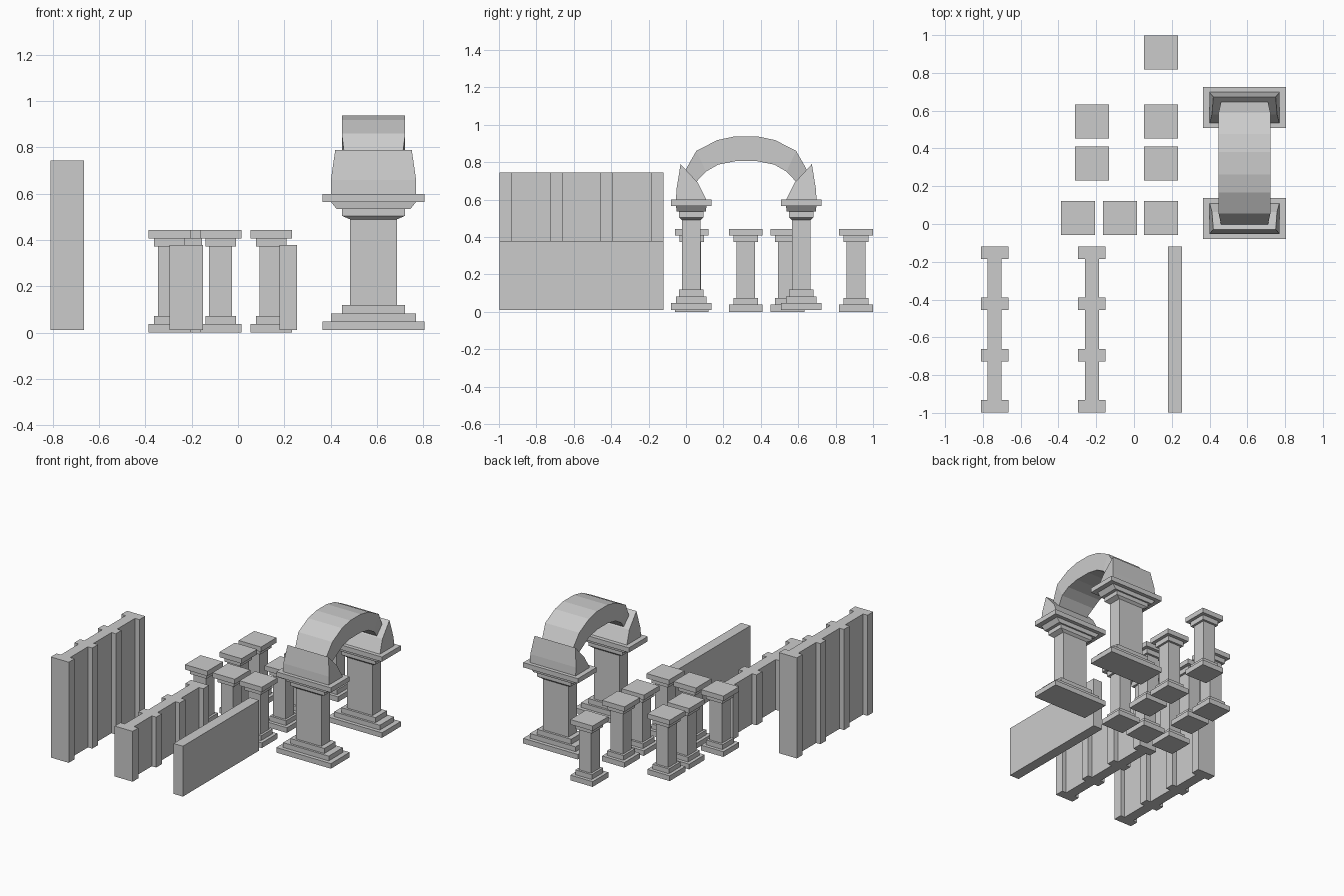
import bpy, bmesh

if "Cube" in bpy.data.objects:
    bpy.data.objects.remove(bpy.data.objects["Cube"])

stone = bpy.data.materials.new("grey_stone")
stone.diffuse_color = (0.6, 0.6, 0.6, 1)
stone.use_nodes = True
stone.node_tree.nodes["Principled BSDF"].inputs["Base Color"].default_value = stone.diffuse_color


def finish(name, bm):
    """Turn a bmesh into a flat-shaded stone object."""
    bmesh.ops.recalc_face_normals(bm, faces=bm.faces)
    mesh = bpy.data.meshes.new(name)
    bm.to_mesh(mesh)
    bm.free()
    mesh.materials.append(stone)
    obj = bpy.data.objects.new(name, mesh)
    bpy.context.collection.objects.link(obj)
    return obj


def add_block(bm, cx, cy, z0, z1, low, top=None):
    """Add a box, or a tapered box when top differs from low."""
    loops = []
    for z, (w, d) in ((z0, low), (z1, top or low)):
        loops.append([bm.verts.new((cx + sx * w / 2, cy + sy * d / 2, z))
                      for sx, sy in ((-1, -1), (1, -1), (1, 1), (-1, 1))])
    a, b = loops
    bm.faces.new(a)
    bm.faces.new(b)
    for i in range(4):
        j = (i + 1) % 4
        bm.faces.new((a[i], a[j], b[j], b[i]))


# Small square columns: stepped base, shaft, stepped capital
COLUMN = ((0, .038, .18), (.038, .073, .132), (.073, .372, .10),
          (.372, .407, .132), (.407, .443, .18))
SPOTS = ((.143, .909), (.143, .543), (.143, .32), (.143, .031),
         (-.222, .543), (-.222, .32), (-.296, .031), (-.075, .031))
for x, y in SPOTS:
    bm = bmesh.new()
    for z0, z1, w in COLUMN:
        add_block(bm, x, y, z0, z1, (w, w))
    finish("small_column", bm)


# Straight walls, with four piers each where ribbed
def wall(name, x, height, ribbed):
    bm = bmesh.new()
    add_block(bm, x, -.559, .011, height, (.075, .878))
    if ribbed:
        for i in range(4):
            add_block(bm, x, -.965 + i * .271, .011, height, (.145, .066))
    finish(name, bm)


wall("tall_ribbed_wall", -.738, .744, True)
wall("low_ribbed_wall", -.223, .378, True)
wall("plain_wall", .217, .378, False)

# Archway
AX, AY, HALF = .585, .322, .294
PILLAR = ((.011, .048, (.44, .217), None),
          (.048, .083, (.368, .163), None),
          (.083, .12, (.274, .132), None),
          (.12, .49, (.205, .10), None),
          (.49, .505, (.205, .10), (.274, .132)),
          (.505, .535, (.274, .132), None),
          (.535, .565, (.32, .155), (.368, .163)),
          (.565, .60, (.44, .217), None))
# Springer profile: distance from pillar centre outward, height, half width
SPRINGER = ((.082, .60, .184), (.078, .66, .184), (.057, .79, .165),
            (-.035, .69, .172), (-.08, .60, .184))
for side in (-1, 1):
    cy = AY + side * HALF
    bm = bmesh.new()
    for z0, z1, low, top in PILLAR:
        add_block(bm, AX, cy, z0, z1, low, top)
    finish("arch_pillar", bm)

    bm = bmesh.new()
    ends = [[bm.verts.new((AX + s * h, cy + side * d, z)) for d, z, h in SPRINGER]
            for s in (-1, 1)]
    for loop in ends:
        bm.faces.new(loop)
    for i in range(5):
        j = (i + 1) % 5
        bm.faces.new((ends[0][i], ends[0][j], ends[1][j], ends[1][i]))
    finish("arch_springer", bm)

# Arch band: outer offset and height, inner offset and height, half width
ARCH = ((.35, .60, .305, .60, .12), (.335, .74, .267, .695, .122),
        (.267, .86, .215, .75, .137), (.155, .918, .15, .787, .137),
        (.06, .938, .06, .805, .137))
bm = bmesh.new()
stations = [(-1, s) for s in ARCH] + [(1, s) for s in reversed(ARCH)]
rings = []
for side, (od, oz, nd, nz, h) in stations:
    rings.append([bm.verts.new((AX + sx * h, AY + side * d, z))
                  for sx, d, z in ((-1, od, oz), (1, od, oz), (1, nd, nz), (-1, nd, nz))])
for a, b in zip(rings, rings[1:]):
    for i in range(4):
        j = (i + 1) % 4
        bm.faces.new((a[i], a[j], b[j], b[i]))
bm.faces.new(rings[0])
bm.faces.new(rings[-1])
finish("arch_band", bm)
